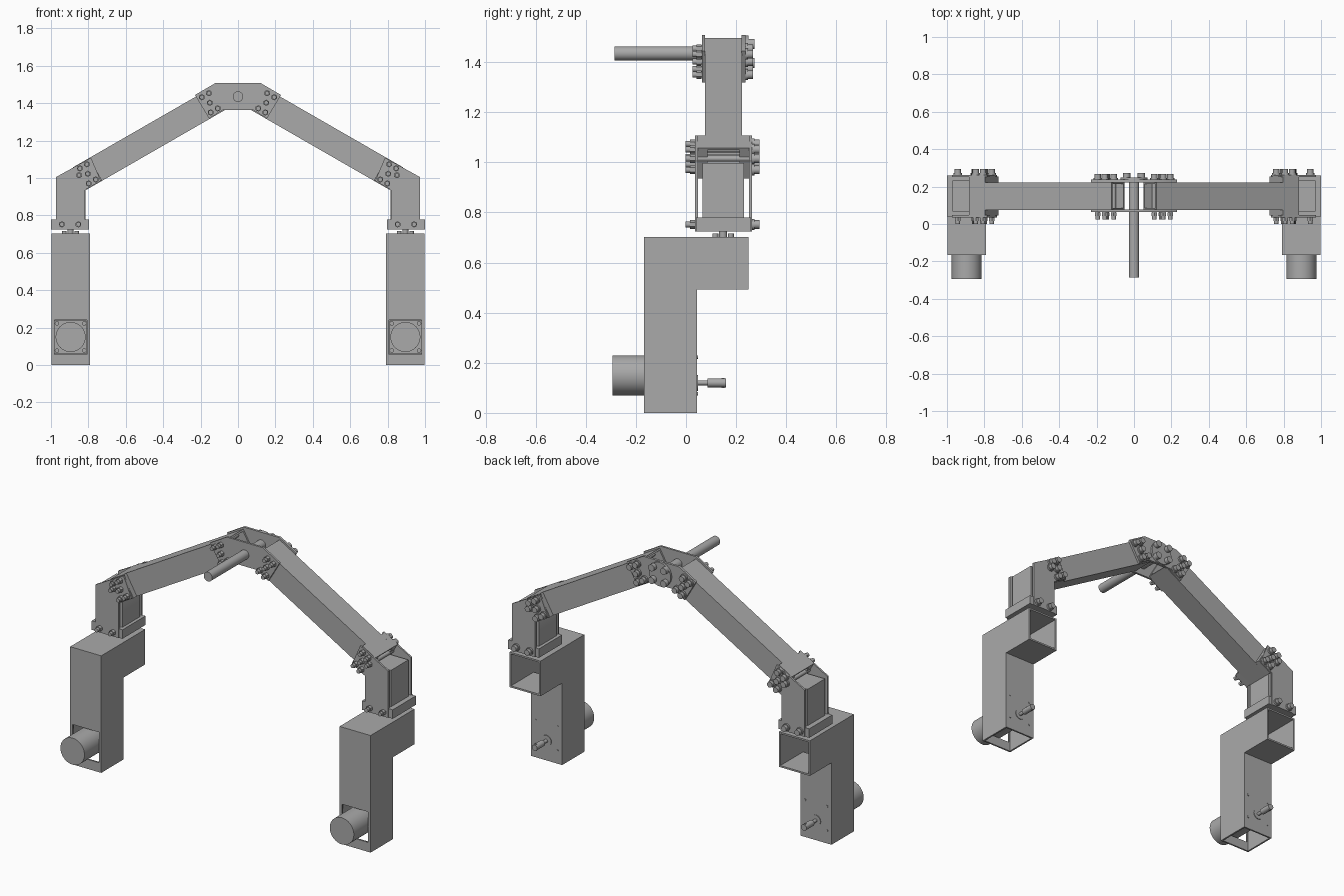
import bpy, bmesh
from math import cos, sin, radians, pi
from mathutils import Matrix, Vector

cube = bpy.data.objects.get("Cube")
if cube:
    bpy.data.objects.remove(cube, do_unlink=True)

grey = bpy.data.materials.new("plain_grey")
grey.use_nodes = True
grey.diffuse_color = (0.4, 0.4, 0.4, 1)
grey.node_tree.nodes["Principled BSDF"].inputs["Base Color"].default_value = (0.4, 0.4, 0.4, 1)


def finish(name, bm, wall=0):
    """Turn a bmesh into an object, round where curved and sharp at corners."""
    bmesh.ops.recalc_face_normals(bm, faces=bm.faces)
    for f in bm.faces:
        f.smooth = True
    for e in bm.edges:
        e.smooth = len(e.link_faces) == 2 and e.calc_face_angle(0) < radians(35)
    mesh = bpy.data.meshes.new(name)
    bm.to_mesh(mesh)
    bm.free()
    mesh.materials.append(grey)
    ob = bpy.data.objects.new(name, mesh)
    bpy.context.collection.objects.link(ob)
    if wall:
        mod = ob.modifiers.new("wall", "SOLIDIFY")
        mod.thickness = wall
        mod.offset = -1
        mod.use_even_offset = True
    return ob


def add_prism(bm, pts, y0, y1):
    """Extrude an (x, z) outline from y0 to y1."""
    face = bm.faces.new([bm.verts.new((x, y0, z)) for x, z in pts])
    ext = bmesh.ops.extrude_face_region(bm, geom=[face])["geom"]
    bmesh.ops.translate(bm, vec=(0, y1 - y0, 0),
                        verts=[v for v in ext if isinstance(v, bmesh.types.BMVert)])


def add_rod(bm, x, z, r, y0, y1, sides=20):
    """Cylinder along y."""
    m = Matrix.Translation((x, (y0 + y1) / 2, z)) @ Matrix.Rotation(pi / 2, 4, "X")
    bmesh.ops.create_cone(bm, cap_ends=True, segments=sides, radius1=r, radius2=r,
                          depth=y1 - y0, matrix=m)


def add_post(bm, x, y, r, z0, z1, sides=20):
    """Cylinder along z."""
    bmesh.ops.create_cone(bm, cap_ends=True, segments=sides, radius1=r, radius2=r,
                          depth=z1 - z0, matrix=Matrix.Translation((x, y, (z0 + z1) / 2)))


def add_bolt(bm, x, z, front, back):
    """Through bolt: nut end at the front, washer and head at the back."""
    add_rod(bm, x, z, 0.012, front - 0.037, back, 12)
    add_rod(bm, x, z, 0.017, front - 0.02, front, 6)
    add_rod(bm, x, z, 0.022, back, back + 0.01)
    add_rod(bm, x, z, 0.017, back + 0.01, back + 0.03)


def rect(x, z, w, h):
    return [(x - w, z - h), (x + w, z - h), (x + w, z + h), (x - w, z + h)]


# Directions along the sloping arm and across it, going inward
ALONG = Vector((-cos(radians(30)), sin(radians(30))))
ACROSS = Vector((sin(radians(30)), cos(radians(30))))
ELBOW = Vector((0.803, 1.022))
APEX = Vector((0.151, 1.402))
ARM_END = Vector((0.085, 1.435))
LEG_X = 0.895


def dice(c):
    """Five bolt positions round a joint centre."""
    return [c] + [c + ALONG * a * 0.022 + ACROSS * b * 0.047
                  for a in (-1, 1) for b in (-1, 1)]


def build_side(side, s):
    def flip(pts):
        return [(s * x, z) for x, z in pts]

    cx = s * LEG_X

    # Hollow leg: bent square tube, open below and behind, window in front
    bm = bmesh.new()
    outline = [(-0.167, 0), (0.044, 0), (0.044, 0.492), (0.25, 0.492), (0.25, 0.703), (-0.167, 0.703)]
    face = bm.faces.new([bm.verts.new((cx - 0.103, y, z)) for y, z in outline])
    ext = bmesh.ops.extrude_face_region(bm, geom=[face])["geom"]
    bmesh.ops.translate(bm, vec=(0.206, 0, 0),
                        verts=[v for v in ext if isinstance(v, bmesh.types.BMVert)])
    for co, no in (((cx - 0.087, 0, 0), (1, 0, 0)), ((cx + 0.087, 0, 0), (1, 0, 0)),
                   ((0, 0, 0.057), (0, 0, 1)), ((0, 0, 0.24), (0, 0, 1))):
        bmesh.ops.bisect_plane(bm, geom=bm.verts[:] + bm.edges[:] + bm.faces[:],
                               plane_co=co, plane_no=no)
    bmesh.ops.recalc_face_normals(bm, faces=bm.faces)

    def is_open(f):
        c = f.calc_center_median()
        window = c.y < -0.166 and abs(c.x - cx) < 0.08 and 0.06 < c.z < 0.235
        return c.z < 0.001 or c.y > 0.249 or window

    bmesh.ops.delete(bm, geom=[f for f in bm.faces if is_open(f)], context="FACES")
    finish(side + "_leg_tube", bm, 0.01)

    # Motor with its mounting flange
    bm = bmesh.new()
    add_rod(bm, cx, 0.15, 0.08, -0.293, 0.0, 48)
    add_prism(bm, rect(cx, 0.148, 0.085, 0.09), 0.0, 0.033)
    for a in (-1, 1):
        for b in (-1, 1):
            add_rod(bm, cx + a * 0.073, 0.15 + b * 0.073, 0.012, -0.012, 0.0, 12)
            add_rod(bm, cx + a * 0.073, 0.15 + b * 0.073, 0.007, 0.03, 0.047, 12)
    finish(side + "_motor", bm)

    # Output shaft and coupling
    bm = bmesh.new()
    add_rod(bm, cx, 0.12, 0.032, 0.04, 0.048)
    add_rod(bm, cx, 0.12, 0.01, 0.04, 0.09)
    add_rod(bm, cx, 0.12, 0.018, 0.085, 0.16)
    add_post(bm, cx, 0.147, 0.006, 0.1, 0.14, 12)
    finish(side + "_motor_shaft", bm)

    # Swivel between leg and bracket
    bm = bmesh.new()
    add_post(bm, cx, 0.148, 0.016, 0.7, 0.727)
    for a in (-1, 1):
        for b in (-1, 1):
            add_post(bm, cx + a * 0.033, 0.148 + b * 0.031, 0.012, 0.7, 0.716, 12)
    finish(side + "_swivel", bm)

    # Base block and upright of the bracket
    bm = bmesh.new()
    add_prism(bm, rect(s * 0.898, 0.752, 0.102, 0.027), 0.04, 0.259)
    finish(side + "_bracket_base", bm)
    bm = bmesh.new()
    add_prism(bm, flip([(0.97, 0.77), (0.97, 0.998), (0.842, 0.998), (0.815, 0.945), (0.815, 0.77)]),
              0.066, 0.232)
    finish(side + "_bracket_post", bm)

    # Bent side plates with thick cheeks gripping the arm
    bm = bmesh.new()
    plate = flip([(0.973, 0.725), (0.973, 1.005), (0.786, 1.108), (0.733, 0.985),
                  (0.818, 0.936), (0.818, 0.725)])
    cheek = flip([ELBOW + ALONG * a + ACROSS * b
                  for a, b in ((-0.05, -0.07), (0.049, -0.07), (0.049, 0.07), (-0.05, 0.07))])
    for y0, y1 in ((0.036, 0.047), (0.252, 0.263)):
        add_prism(bm, plate, y0, y1)
    for y0, y1 in ((0.045, 0.0765), (0.2225, 0.254)):
        add_prism(bm, cheek, y0, y1)
    finish(side + "_elbow_plates", bm)

    # Sloping square tube arm, open at both ends
    bm = bmesh.new()
    start = ELBOW - ALONG * 0.05
    add_prism(bm, flip([start + ACROSS * 0.07, start - ACROSS * 0.07,
                        ARM_END - ACROSS * 0.07, ARM_END + ACROSS * 0.07]), 0.076, 0.223)
    bmesh.ops.recalc_face_normals(bm, faces=bm.faces)
    slope = Vector((s * ALONG.x, 0, ALONG.y))
    bmesh.ops.delete(bm, geom=[f for f in bm.faces if abs(f.normal.dot(slope)) > 0.9],
                     context="FACES")
    finish(side + "_arm", bm, 0.01)

    # Bolts
    bm = bmesh.new()
    for x, z in dice(ELBOW) + [(0.85, 1.015), (0.942, 0.752), (0.853, 0.752)]:
        add_bolt(bm, s * x, z, 0.036, 0.263)
    for x, z in dice(APEX):
        add_bolt(bm, s * x, z, 0.062, 0.237)
    finish(side + "_bolts", bm)


for side, s in (("left", 1), ("right", -1)):
    build_side(side, s)

# Plates joining the arms at the top
half = [(0.08, 1.364), (0.155, 1.318), (0.23, 1.444), (0.12, 1.508)]
bm = bmesh.new()
for y0, y1 in ((0.064, 0.0765), (0.2225, 0.237)):
    add_prism(bm, half + [(-x, z) for x, z in reversed(half)], y0, y1)
finish("top_joint_plates", bm)

# Handle rod with its rear flange
bm = bmesh.new()
add_rod(bm, 0, 1.435, 0.028, -0.285, 0.235, 32)
finish("handle_rod", bm)
bm = bmesh.new()
add_rod(bm, 0, 1.435, 0.072, 0.235, 0.249, 40)
for a in (-1, 1):
    for b in (-1, 1):
        add_rod(bm, a * 0.04, 1.435 + b * 0.038, 0.02, 0.249, 0.274)
finish("handle_flange", bm)
